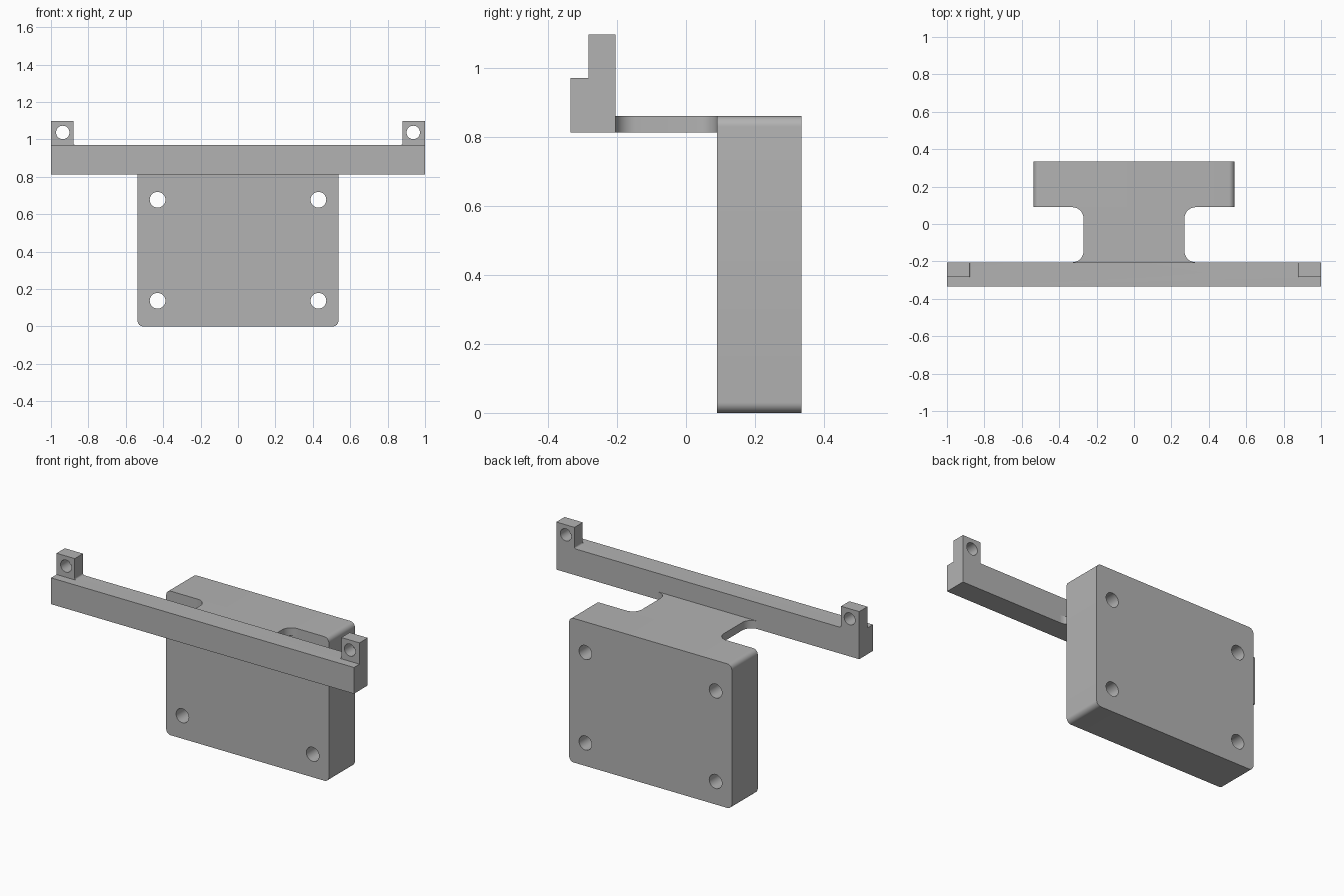
import bpy, bmesh, math
from mathutils import Vector

if "Cube" in bpy.data.objects:
    bpy.data.objects.remove(bpy.data.objects["Cube"], do_unlink=True)

grey = bpy.data.materials.new("plain grey")
grey.use_nodes = True
GREY = (0.45, 0.45, 0.45, 1)
grey.diffuse_color = GREY
grey.node_tree.nodes["Principled BSDF"].inputs["Base Color"].default_value = GREY

# Shared levels: underside of arm, top of plate, faces along depth
ARM_Z, PLATE_Z = 0.813, 0.86
BAR_FRONT, LUG_FRONT, BAR_BACK = -0.335, -0.283, -0.205
PLATE_FRONT, PLATE_BACK = 0.09, 0.335


def rounded(corners, steps=8):
    """Outline from (x, y, radius) corners, with an arc at each nonzero radius."""
    out = []
    for i, (x, y, r) in enumerate(corners):
        p = Vector((x, y))
        if not r:
            out.append(p)
            continue
        a = (Vector(corners[i - 1][:2]) - p).normalized()
        b = (Vector(corners[(i + 1) % len(corners)][:2]) - p).normalized()
        centre = p + (a + b) * r
        for k in range(steps + 1):
            t = k / steps * math.pi / 2
            out.append(centre - b * r * math.cos(t) - a * r * math.sin(t))
    return out


def mirrored(half):
    """Close a right-hand half outline with its mirror image."""
    return half + [(-x, y, r) for x, y, r in reversed(half)]


def prism(name, outline, start, end, along_y=True):
    """Extrude an outline in xz along y, or an outline in xy along z."""
    bm = bmesh.new()
    place = (lambda p: (p.x, start, p.y)) if along_y else (lambda p: (p.x, p.y, start))
    face = bm.faces.new([bm.verts.new(place(p)) for p in outline])
    moved = bmesh.ops.extrude_face_region(bm, geom=[face])["geom"]
    step = Vector((0, end - start, 0)) if along_y else Vector((0, 0, end - start))
    bmesh.ops.translate(bm, vec=step, verts=[v for v in moved if isinstance(v, bmesh.types.BMVert)])
    bmesh.ops.recalc_face_normals(bm, faces=bm.faces)
    mesh = bpy.data.meshes.new(name)
    bm.to_mesh(mesh)
    bm.free()
    mesh.materials.append(grey)
    obj = bpy.data.objects.new(name, mesh)
    bpy.context.collection.objects.link(obj)
    return obj


def select(obj):
    bpy.ops.object.select_all(action='DESELECT')
    obj.select_set(True)
    bpy.context.view_layer.objects.active = obj


def combine(obj, other, operation):
    mod = obj.modifiers.new(operation.title(), 'BOOLEAN')
    mod.operation, mod.object, mod.solver = operation, other, 'EXACT'
    select(obj)
    bpy.ops.object.modifier_apply(modifier=mod.name)
    bpy.data.objects.remove(other, do_unlink=True)


def drill(obj, x, z, radius):
    circle = [Vector((x + radius * math.cos(t), z + radius * math.sin(t)))
              for t in (math.tau * k / 32 for k in range(32))]
    combine(obj, prism("drill", circle, -1, 1), 'DIFFERENCE')


# Thick hanging plate with rounded corners and four bolt holes
plate = prism("back_plate", rounded(mirrored([(0.537, 0, 0.03), (0.537, PLATE_Z, 0.03)])),
              PLATE_FRONT, PLATE_BACK)
for x in (-0.43, 0.43):
    for z in (0.137, 0.677):
        drill(plate, x, z, 0.042)

# Thin neck flaring into the plate and the bar
flare = 0.06
neck = prism("neck", rounded(mirrored([
    (0.27 + flare, BAR_BACK, 0), (0.27, BAR_BACK, flare),
    (0.27, PLATE_FRONT, flare), (0.27 + flare, PLATE_FRONT, 0)])),
    ARM_Z, PLATE_Z, along_y=False)

# Long cross bar with a drilled lug at each end
bar = prism("cross_bar", rounded(mirrored([
    (1, ARM_Z, 0), (1, 1.097, 0), (0.88, 1.097, 0), (0.88, 0.97, 0.01)])),
    LUG_FRONT, BAR_BACK)
strip = prism("bar_front", rounded(mirrored([(1, ARM_Z, 0), (1, 0.97, 0)])),
              BAR_FRONT, LUG_FRONT)
combine(bar, strip, 'UNION')
for x in (-0.937, 0.937):
    drill(bar, x, 1.037, 0.036)

for obj in (plate, neck, bar):
    select(obj)
    bpy.ops.object.shade_smooth_by_angle(angle=math.radians(30))
